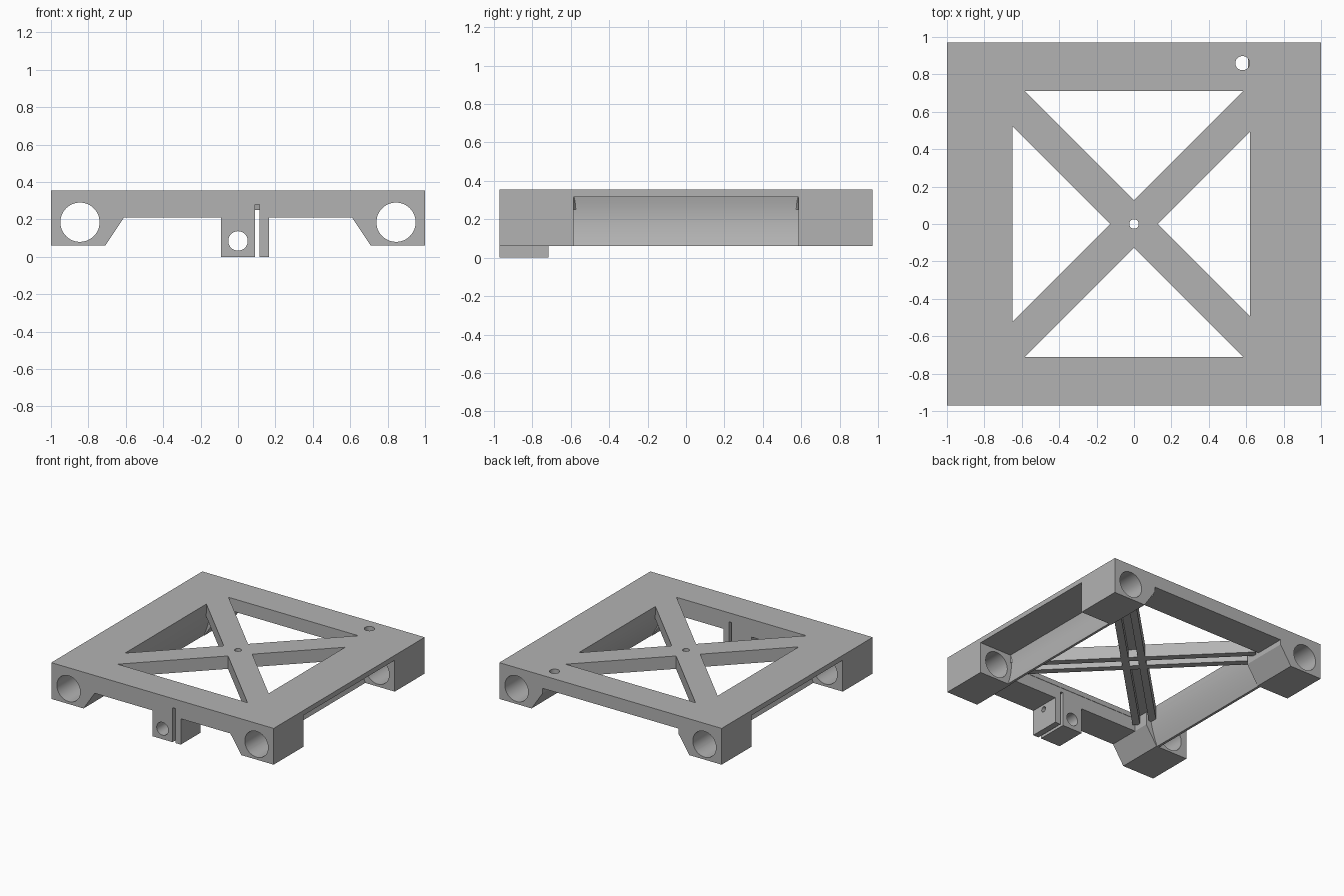
import bpy, bmesh, math
from mathutils import Matrix, Vector

if "Cube" in bpy.data.objects:
    bpy.data.objects.remove(bpy.data.objects["Cube"], do_unlink=True)

grey = bpy.data.materials.new("plain grey")
grey.use_nodes = True
colour = (0.45, 0.45, 0.45, 1)
grey.diffuse_color = colour
grey.node_tree.nodes["Principled BSDF"].inputs["Base Color"].default_value = colour

HALF_Y, BLOCK_Y, BEAM_Y = 0.97, 0.585, 0.715
TOP, PLATE, BACK, FRONT, FOOT = 0.355, 0.315, 0.25, 0.21, 0.06


def add(name, bm):
    bmesh.ops.recalc_face_normals(bm, faces=bm.faces)
    mesh = bpy.data.meshes.new(name)
    bm.to_mesh(mesh)
    bm.free()
    mesh.materials.append(grey)
    obj = bpy.data.objects.new(name, mesh)
    bpy.context.collection.objects.link(obj)
    return obj


def prism(name, outline, axis, start, end):
    """Extrude an outline along z (points x, y) or along y (points x, z)."""
    bm = bmesh.new()
    place = (lambda p: (p[0], p[1], start)) if axis == "z" else (lambda p: (p[0], start, p[1]))
    face = bm.faces.new([bm.verts.new(place(p)) for p in outline])
    moved = bmesh.ops.extrude_face_region(bm, geom=[face])["geom"]
    step = Vector((0, 0, end - start)) if axis == "z" else Vector((0, end - start, 0))
    bmesh.ops.translate(bm, vec=step, verts=[v for v in moved if isinstance(v, bmesh.types.BMVert)])
    return add(name, bm)


def box(name, x, y, z):
    return prism(name, [(x[0], y[0]), (x[1], y[0]), (x[1], y[1]), (x[0], y[1])], "z", *z)


def rod(centre, radius, length, axis):
    turn = {"x": Matrix.Rotation(math.pi / 2, 4, "Y"),
            "y": Matrix.Rotation(math.pi / 2, 4, "X"), "z": Matrix()}[axis]
    bm = bmesh.new()
    bmesh.ops.create_cone(bm, cap_ends=True, segments=48, radius1=radius, radius2=radius,
                          depth=length, matrix=Matrix.Translation(centre) @ turn)
    return add("cutter", bm)


def cut(obj, cutter):
    cutter.hide_render = True
    mod = obj.modifiers.new("cut", "BOOLEAN")
    mod.operation, mod.solver, mod.object = "DIFFERENCE", "EXACT", cutter
    bpy.context.view_layer.objects.active = obj
    bpy.ops.object.modifier_apply(modifier=mod.name)
    bpy.data.objects.remove(cutter, do_unlink=True)


def smooth(obj):
    bpy.ops.object.select_all(action="DESELECT")
    obj.select_set(True)
    bpy.context.view_layer.objects.active = obj
    bpy.ops.object.shade_smooth_by_angle(angle=math.radians(30))


parts = []

# Top plate with four triangular openings that leave a diagonal cross
plate = box("top_plate", (-1, 1), (-HALF_Y, HALF_Y), (PLATE, TOP))
tip = 0.128
for s in (-1, 1):
    reach = 0.712
    cut(plate, prism("cutter", [(0, s * tip), (reach - tip, s * reach), (tip - reach, s * reach)],
                     "z", 0.2, 0.5))
    reach = 0.62 if s > 0 else 0.65
    cut(plate, prism("cutter", [(s * tip, 0), (s * reach, reach - tip), (s * reach, tip - reach)],
                     "z", 0.2, 0.5))
cut(plate, rod((0, 0, TOP), 0.025, 0.4, "z"))
cut(plate, rod((0.58, 0.86, TOP), 0.038, 0.4, "z"))
parts.append(plate)

# Twin ribs under each diagonal arm, with a wire groove between them
for name, angle in (("rising", 45), ("falling", -45)):
    for side, low, high in (("a", -0.0905, -0.035), ("b", 0.035, 0.0905)):
        rib = box(f"{name}_arm_rib_{side}", (-0.915, 0.915), (low, high), (BACK, PLATE))
        rib.data.transform(Matrix.Rotation(math.radians(angle), 4, "Z"))

# Cross beams
back = box("back_beam", (-0.63, 0.63), (BEAM_Y, HALF_Y), (BACK, PLATE))
cut(back, rod((0.58, 0.86, TOP), 0.038, 0.6, "z"))
front = box("front_beam", (-0.63, 0.63), (-HALF_Y, -BEAM_Y), (FRONT, PLATE))
cut(front, box("cutter", (0.09, 0.115), (-1.1, -0.6), (-0.1, 0.28)))
parts.append(back)

# Clamp lug below the front beam
lug = box("clamp_lug", (-0.09, 0.165), (-HALF_Y, -BEAM_Y), (0, FRONT))
cut(lug, box("cutter", (0.09, 0.115), (-1.1, -0.6), (-0.1, 0.3)))
cut(lug, rod((0, -0.84, 0.085), 0.052, 0.6, "y"))
cut(lug, rod((0.1, -0.85, 0.17), 0.022, 0.6, "x"))
parts.append(lug)

# Bored corner blocks and the thin curved walls between them
for s, side in ((1, "left"), (-1, "right")):
    outline = [(1, FOOT), (0.71, FOOT), (0.61, FRONT), (0.61, PLATE), (1, PLATE)]
    outline = [(s * x, z) for x, z in outline]
    for t, end in ((-1, "front"), (1, "back")):
        block = prism(f"{end}_{side}_corner_block", outline, "y", t * BLOCK_Y, t * HALF_Y)
        cut(block, rod((s * 0.845, t * 0.78, 0.185), 0.105, 0.8, "y"))
        parts.append(block)
    rim = 0.62 if s > 0 else 0.65
    wall = []
    for i in range(9):
        u = i / 8
        wall.append((0.71 + 0.025 * u - 0.08 * u * (1 - u), PLATE + (FOOT - PLATE) * u))
    for i in range(9):
        u = 1 - i / 8
        wall.append((rim + (0.715 - rim) * u ** 1.6, PLATE + (FOOT - PLATE) * u))
    parts.append(prism(f"{side}_side_wall", [(s * x, z) for x, z in wall], "y", -BLOCK_Y, BLOCK_Y))

for part in parts:
    smooth(part)
